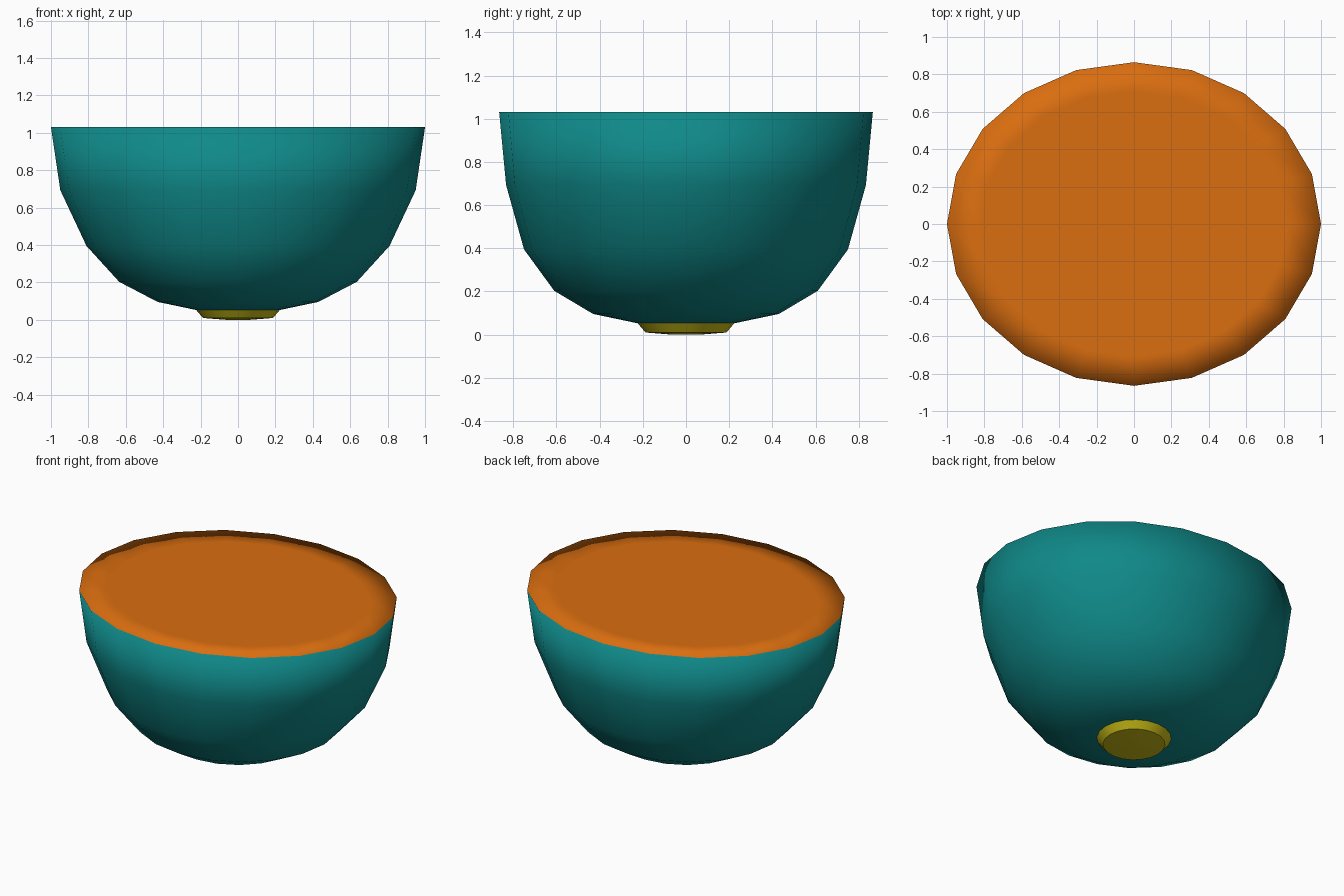
import bpy, bmesh, math

if "Cube" in bpy.data.objects:
    bpy.data.objects.remove(bpy.data.objects["Cube"])

SIDES = 20


def material(name, rgb):
    m = bpy.data.materials.new(name)
    m.diffuse_color = (*rgb, 1)
    m.use_nodes = True
    m.node_tree.nodes["Principled BSDF"].inputs["Base Color"].default_value = m.diffuse_color
    return m


teal = material("teal", (0.005, 0.25, 0.25))
orange = material("orange", (0.70, 0.155, 0.005))
yellow = material("yellow", (0.58, 0.50, 0.008))


def lathe(name, rings, mats):
    """Stack of elliptical rings (x radius, y radius, z), bottom to top."""
    bm = bmesh.new()
    loops = [[bm.verts.new((rx * math.cos(2 * math.pi * i / SIDES),
                            ry * math.sin(2 * math.pi * i / SIDES), z))
              for i in range(SIDES)] for rx, ry, z in rings]
    for low, high in zip(loops, loops[1:]):
        for i in range(SIDES):
            j = (i + 1) % SIDES
            bm.faces.new((low[i], low[j], high[j], high[i]))
    bm.faces.new(loops[0][::-1])
    bm.faces.new(loops[-1])
    bmesh.ops.recalc_face_normals(bm, faces=bm.faces)
    mesh = bpy.data.meshes.new(name)
    bm.to_mesh(mesh)
    bm.free()
    for m in mats:
        mesh.materials.append(m)
    obj = bpy.data.objects.new(name, mesh)
    bpy.context.collection.objects.link(obj)
    for p in mesh.polygons:
        p.use_smooth = True
    return obj


# Rounded half body: circular below, oval at the rim, with a flat orange top
body = lathe("body", [
    (0.225, 0.225, 0.053),
    (0.43, 0.43, 0.096),
    (0.635, 0.61, 0.203),
    (0.81, 0.75, 0.395),
    (0.95, 0.833, 0.693),
    (1.0, 0.865, 1.03),
    (0.82, 0.71, 1.03),
], [teal, orange])
for p in body.data.polygons:
    if p.center.z > 1.02:
        p.material_index = 1

# Small tapered foot with a slightly bulging underside
foot = lathe("foot", [
    (0.06, 0.06, 0.0),
    (0.187, 0.187, 0.01),
    (0.224, 0.224, 0.053),
], [yellow])
bpy.ops.object.select_all(action='DESELECT')
foot.select_set(True)
bpy.context.view_layer.objects.active = foot
bpy.ops.object.shade_smooth_by_angle(angle=math.radians(30))
